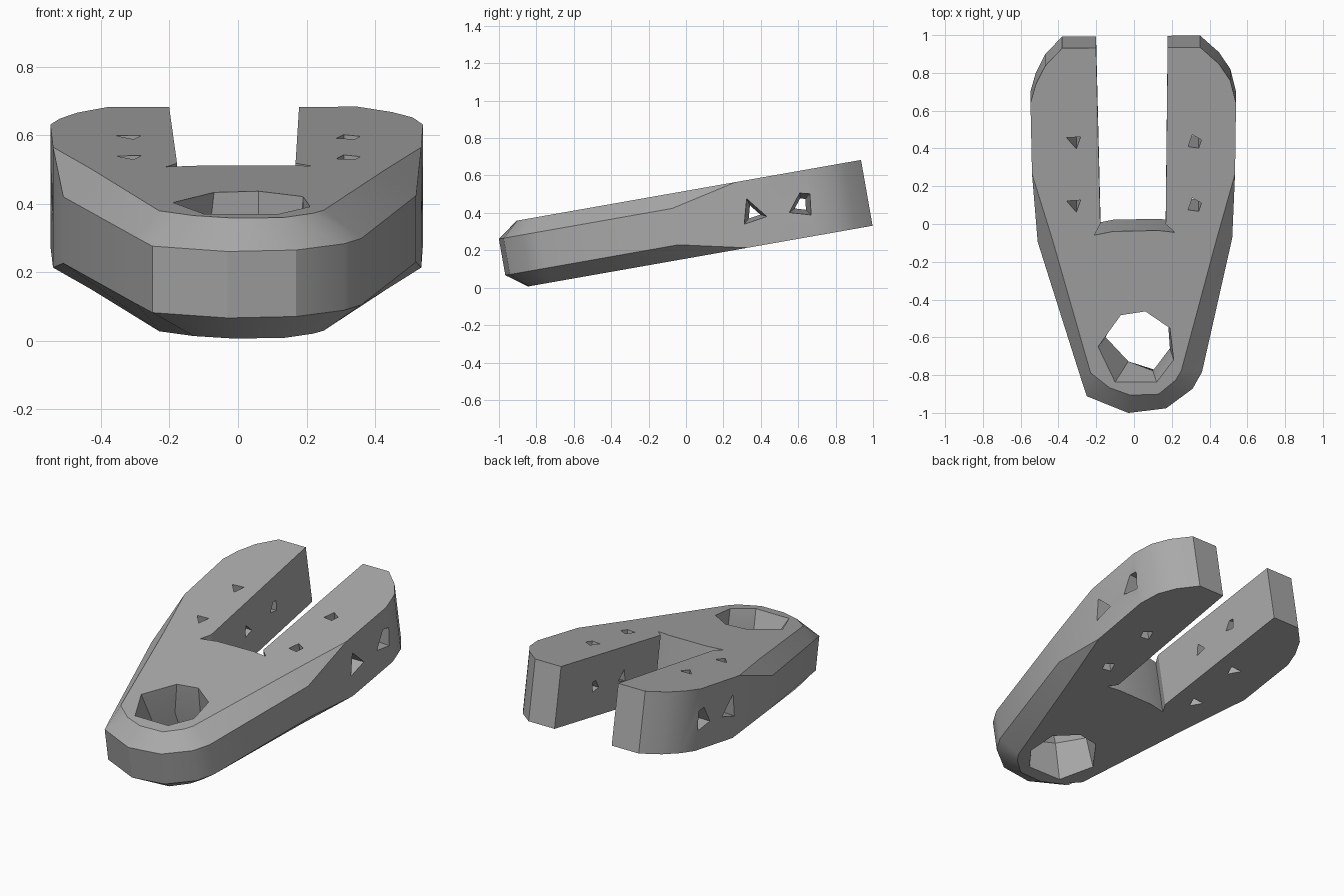
import bpy, bmesh, math
from mathutils import Matrix

if "Cube" in bpy.data.objects:
    bpy.data.objects.remove(bpy.data.objects["Cube"], do_unlink=True)

LOW, HIGH, CHAMFER = 0.153, 0.51, 0.08
TILT = Matrix.Rotation(math.radians(10), 4, "X")

grey = bpy.data.materials.new("plain grey")
grey.use_nodes = True
grey.diffuse_color = (0.4, 0.4, 0.4, 1)
grey.node_tree.nodes["Principled BSDF"].inputs["Base Color"].default_value = (0.4, 0.4, 0.4, 1)


def loft(name, rings):
    """Closed solid through rings of equal point count."""
    bm = bmesh.new()
    loops = [[bm.verts.new(p) for p in ring] for ring in rings]
    n = len(loops[0])
    for a, b in zip(loops, loops[1:]):
        for i in range(n):
            j = (i + 1) % n
            bm.faces.new((a[i], a[j], b[j], b[i]))
    bm.faces.new(loops[0][::-1])
    bm.faces.new(loops[-1])
    bmesh.ops.remove_doubles(bm, verts=bm.verts, dist=0.0005)
    bmesh.ops.recalc_face_normals(bm, faces=bm.faces)
    mesh = bpy.data.meshes.new(name)
    bm.to_mesh(mesh)
    bm.free()
    mesh.materials.append(grey)
    obj = bpy.data.objects.new(name, mesh)
    bpy.context.collection.objects.link(obj)
    return obj


def at(points, z):
    return [(x, y, z) for x, y in points]


# Body: blunt front with chamfered rims, chamfers fading out along the arms
right_arm = [(.35, 1.04), (.45, .95), (.51, .86), (.54, .74), (.535, .36)]
left_arm = [(-.54, .36), (-.548, .74), (-.52, .84), (-.47, .94), (-.38, 1.035)]
nose = [(.52, 0), (.36, -.72), (.31, -.81), (.17, -.915), (-.03, -.94),
        (-.25, -.85), (-.295, -.71), (-.51, -.02)]
nose_inset = [(.435, 0), (.25, -.70), (.22, -.75), (.13, -.825), (-.02, -.83),
              (-.13, -.79), (-.23, -.71), (-.43, 0)]


def body_ring(front, z_front, z_arms):
    return at(right_arm, z_arms) + at(front, z_front) + at(left_arm, z_arms)


body = loft("forked_body", [
    body_ring(nose_inset, LOW, LOW),
    body_ring(nose, LOW + CHAMFER, LOW),
    body_ring(nose, HIGH - CHAMFER, HIGH),
    body_ring(nose_inset, HIGH, HIGH)])

cutters = []

# Slot between the arms, with small relief corners
slot = [(.18, 1.2), (.168, .09), (.215, .045), (.13, .055),
        (-.11, .05), (-.21, .03), (-.178, .09), (-.205, 1.2)]
cutters.append(loft("slot_cutter", [at(slot, LOW - .1), at(slot, HIGH + .1)]))

# Faceted eye through the nose, waisted at the front
eye = [(-.19, -.57), (-.07, -.40), (.06, -.38), (.19, -.47),
       (.21, -.64), (.12, -.76), (-.10, -.76)]
waist = [(-.15, -.55), (-.09, -.42), (.06, -.39), (.18, -.47),
         (.19, -.61), (.10, -.73), (-.03, -.68)]
cutters.append(loft("eye_cutter", [
    at(eye, LOW - .02), at(eye, LOW), at(waist, (LOW + HIGH) / 2),
    at(eye, HIGH), at(eye, HIGH + .02)]))

# Pin holes down through each arm and sideways through each arm
triangle = [(-1, .6), (1, .7), (.4, -.9)]
kite = [(-.9, -.6), (-.3, 1), (1, .3), (.6, -.8)]
for side, shapes in ((1, (kite, kite)), (-1, (triangle, triangle))):
    for k, y in enumerate((.19, .53)):
        profile = [(side * .32 + px * .037, y + py * .04) for px, py in shapes[k]]
        cutters.append(loft("pin_cutter", [at(profile, LOW - .1), at(profile, HIGH + .1)]))

side_shapes = [(.425, [(-.9, -.8), (-.35, 1.2), (1, -.5)]),
               (.68, [(-1, -.5), (.1, .9), (.9, .7), (.7, -1)])]
for side in (1, -1):
    for y, shape in side_shapes:
        rings = [[(side * x, y + py * r, .333 + pz * r) for py, pz in shape]
                 for x, r in ((.1, .03), (.19, .035), (.535, .066), (.6, .07))]
        cutters.append(loft("side_hole_cutter", rings))

# Apply every cut
bpy.ops.object.select_all(action="DESELECT")
body.select_set(True)
bpy.context.view_layer.objects.active = body
for cutter in cutters:
    cut = body.modifiers.new("cut", "BOOLEAN")
    cut.operation, cut.solver, cut.object = "DIFFERENCE", "EXACT", cutter
    bpy.ops.object.modifier_apply(modifier=cut.name)
    bpy.data.objects.remove(cutter, do_unlink=True)

# Lean the part back and soften the gentlest facets
body.data.transform(TILT)
bpy.ops.object.shade_smooth_by_angle(angle=math.radians(28))
